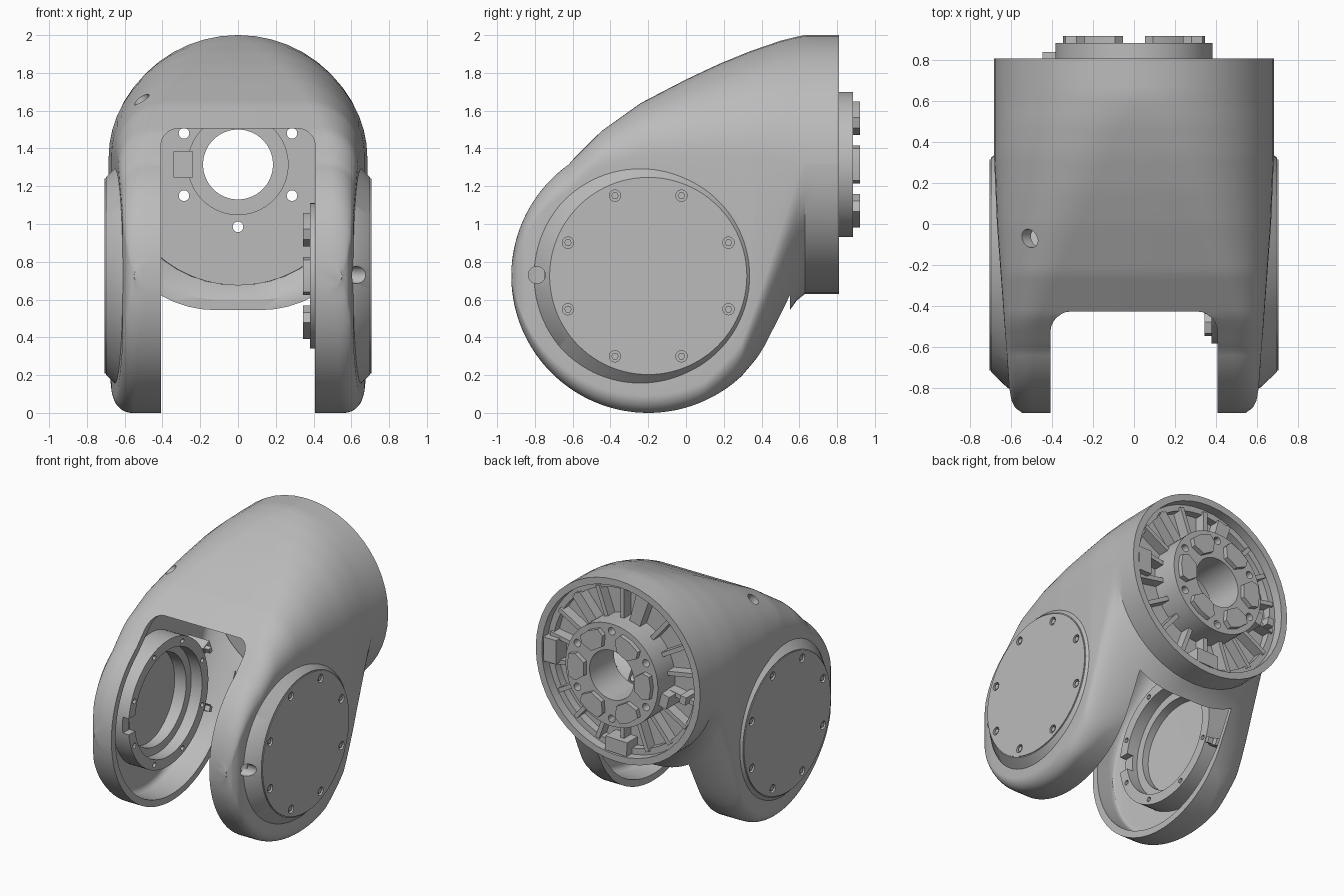
import bpy, bmesh
from math import sin, cos, pi, sqrt, radians
from mathutils import Matrix, Vector

if "Cube" in bpy.data.objects:
    bpy.data.objects.remove(bpy.data.objects["Cube"])

grey = bpy.data.materials.new("light grey metal")
grey.use_nodes = True
grey.diffuse_color = (0.5, 0.5, 0.5, 1)
grey.node_tree.nodes["Principled BSDF"].inputs["Base Color"].default_value = (0.5, 0.5, 0.5, 1)

JOINT_Y, JOINT_Z, JOINT_R = -0.2, 0.725, 0.725   # fork pivot
NECK_Z, NECK_R, BACK_Y = 1.315, 0.685, 0.81      # round neck


def finish(name, bm, matrix=Matrix()):
    bmesh.ops.recalc_face_normals(bm, faces=bm.faces)
    me = bpy.data.meshes.new(name)
    bm.to_mesh(me)
    bm.free()
    me.transform(matrix)
    me.materials.append(grey)
    ob = bpy.data.objects.new(name, me)
    bpy.context.collection.objects.link(ob)
    return ob


def loft(bm, rings, closed=False):
    """Skin a list of equal point rings, capping the ends unless closed."""
    vs = [[bm.verts.new(p) for p in ring] for ring in rings]
    n = len(vs[0])
    pairs = list(zip(vs, vs[1:])) + ([(vs[-1], vs[0])] if closed else [])
    for a, b in pairs:
        for i in range(n):
            bm.faces.new((a[i], a[(i + 1) % n], b[(i + 1) % n], b[i]))
    if not closed:
        bm.faces.new(vs[0])
        bm.faces.new(vs[-1])


def prism(bm, outline, z0, z1):
    loft(bm, [[(x, y, z) for x, y in outline] for z in (z0, z1)])


def circle(r, n=48, cx=0, cy=0):
    return [(cx + r * cos(2 * pi * i / n), cy + r * sin(2 * pi * i / n)) for i in range(n)]


def lathe(bm, profile, n=72):
    loft(bm, [[(x, y, z) for x, y in circle(r, n)] for r, z in profile], closed=True)


def spin(outline, deg):
    a = radians(deg)
    return [(x * cos(a) - y * sin(a), x * sin(a) + y * cos(a)) for x, y in outline]


def rect(x0, x1, h):
    return [(x0, -h), (x1, -h), (x1, h), (x0, h)]


def frame(origin, axis):
    """Local z along axis, local y up."""
    z, y = Vector(axis).normalized(), Vector((0, 0, 1))
    x = y.cross(z).normalized()
    y = z.cross(x)
    m = Matrix((x, y, z)).transposed().to_4x4()
    m.translation = origin
    return m


def boolean(ob, cutter, op="DIFFERENCE"):
    mod = ob.modifiers.new(op, "BOOLEAN")
    mod.operation, mod.object, mod.solver = op, cutter, "EXACT"
    bpy.context.view_layer.objects.active = ob
    bpy.ops.object.modifier_apply(modifier=mod.name)


def discard(ob):
    bpy.data.objects.remove(ob)


def interp(pts, y):
    if y <= pts[0][0]:
        return pts[0][1]
    for (a, u), (b, v) in zip(pts, pts[1:]):
        if y <= b:
            return u + (v - u) * (y - a) / (b - a)
    return pts[-1][1]


# Side silhouette, half width and corner radii along y
TOP = [(-0.62, 1.32), (-0.45, 1.49), (-0.24, 1.64), (0, 1.765), (0.17, 1.845), (0.34, 1.915), (0.5, 1.97), (0.62, 2)]
BOTTOM = [(0.3, 0.2), (0.4, 0.32), (0.45, 0.4), (0.52, 0.5), (0.58, 0.59), (0.63, 0.63)]
WIDTH = [(-0.92, 0.55), (-0.9, 0.58), (-0.86, 0.6), (-0.8, 0.61), (0, 0.67), (0.35, 0.685)]
TOP_R = [(-0.92, 0.1), (-0.5, 0.16), (-0.2, 0.3), (0.2, 0.5), (0.62, 0.685)]
LOW_R = [(-0.92, 0.08), (0.1, 0.1), (0.3, 0.18), (0.63, 0.685)]


def section(y, off):
    h = sqrt(max((JOINT_R - off) ** 2 - (y - JOINT_Y) ** 2, 0))
    top = JOINT_Z + h if y < -0.62 else interp(TOP, y) - off * interp([(-0.62, 1.35), (0.62, 1)], y)
    low = JOINT_Z - h if y < 0.3 else interp(BOTTOM, y) + off * interp([(0.3, 1.5), (0.63, 1)], y)
    w = interp(WIDTH, y) - off
    pts = []
    for k, radii in enumerate((TOP_R, TOP_R, LOW_R, LOW_R)):
        r = min(interp(radii, y) - off * 0.98, (top - low) / 2.01, w * 0.998)
        cx = (w - r) * (1 if k in (0, 3) else -1)
        cz = top - r if k < 2 else low + r
        for i in range(13):
            a = (k + i / 12) * pi / 2
            pts.append((cx + r * cos(a), y, cz + r * sin(a)))
    return pts


def body(name, off, y_end, n=64):
    y0 = JOINT_Y - JOINT_R + off
    bm = bmesh.new()
    loft(bm, [section(y0 + (y_end - y0) * (i / n) ** 1.7, off) for i in range(1, n + 1)])
    return finish(name, bm)


# Hollow housing with raised round cheeks
housing = body("housing", 0, BACK_Y)
for s in (1, -1):
    bm = bmesh.new()
    loft(bm, [[(x, y, z) for x, y in circle(r, 96)] for r, z in ((0.63, 0.55), (0.6, 0.62), (0.522, 0.7))])
    boss = finish("boss", bm, frame((0, JOINT_Y, JOINT_Z), (s, 0, 0)))
    boolean(housing, boss, "UNION")
    discard(boss)
cavity = body("cavity", 0.05, 0.95)
boolean(housing, cavity)
discard(cavity)

# Fork slot with rounded upper corners
bm = bmesh.new()
arch = [(-0.408, -0.5), (0.408, -0.5)]
for sx, start in ((1, 0), (-1, 90)):
    for i in range(9):
        a = radians(start + i * 11.25)
        arch.append((sx * 0.318 + 0.09 * cos(a), 1.415 + 0.09 * sin(a)))
prism(bm, arch, -1.2, 0.55)
slot = finish("slot", bm, frame((0, 0, 0), (0, 1, 0)))
boolean(housing, slot)
discard(slot)

# Access holes in the shell
for origin, axis, r in (((0.68, -0.79, 0.73), (1, 0, 0), 0.045), ((-0.5, -0.07, 1.65), (-0.75, 0, 0.65), 0.045)):
    bm = bmesh.new()
    prism(bm, circle(r, 24), -0.16, 0.12)
    hole = finish("hole", bm, frame(origin, axis))
    boolean(housing, hole)
    discard(hole)

# Round side covers with eight recessed screws
screws = [(0.46 * cos(radians(22.5 + 45 * k)), 0.46 * sin(radians(22.5 + 45 * k))) for k in range(8)]
for s, side in ((1, "left"), (-1, "right")):
    m = frame((0, JOINT_Y, JOINT_Z), (s, 0, 0))
    bm = bmesh.new()
    prism(bm, circle(0.516, 96), 0.698, 0.706)
    cover = finish(side + "_cover", bm, m)
    bm, heads = bmesh.new(), bmesh.new()
    for x, y in screws:
        prism(bm, circle(0.03, 20, x, y), 0.68, 0.73)
        prism(heads, circle(0.02, 6, x, y), 0.675, 0.7)
    pits = finish("pits", bm, m)
    boolean(cover, pits)
    boolean(housing, pits)
    discard(pits)
    finish(side + "_cover_screws", heads, m)


def mount(name, origin, axis, flange, plate, plate_r, ribs, rib_r):
    """Bolted flange with six pads on a ribbed bulkhead."""
    m = frame(origin, axis)
    back, face = plate
    bm = bmesh.new()
    lathe(bm, [(0.185, flange), (0.385, flange), (0.385, face), (plate_r, face), (plate_r, back),
               (0.265, back), (0.265, back + 0.015), (0.185, back + 0.015)])
    hub = finish(name + "_flange", bm, m)
    bm, pads = bmesh.new(), bmesh.new()
    pad = [(0.21, -0.05), (0.28, -0.1), (0.335, -0.085), (0.348, 0), (0.335, 0.085), (0.28, 0.1), (0.21, 0.05)]
    for k in range(6):
        a = radians(30 + 60 * k)
        prism(bm, circle(0.028, 20, 0.33 * cos(a), 0.33 * sin(a)), back - 0.1, flange + 0.1)
        prism(pads, spin(pad, 60 * k), flange - 0.01, flange + 0.035)
    holes = finish("bolt_holes", bm, m)
    boolean(hub, holes)
    discard(holes)
    finish(name + "_pads", pads, m)
    bm = bmesh.new()
    for k in range(ribs):
        prism(bm, spin(rect(0.375, rib_r, 0.016), 360 * (k + 0.5) / ribs), face - 0.01, face + 0.08)
    lathe(bm, [(rib_r - 0.02, face - 0.01), (rib_r - 0.02, face + 0.06), (plate_r, face + 0.06), (plate_r, face - 0.01)])
    finish(name + "_ribs", bm, m)
    return m, hub


back_m, back_hub = mount("back", (0, BACK_Y, NECK_Z), (0, 1, 0), 0.075, (-0.23, -0.13), 0.64, 18, 0.61)
mount("left_joint", (0.455, JOINT_Y, JOINT_Z), (-1, 0, 0), 0.075, (-0.145, -0.12), 0.55, 16, 0.54)

# Cable notch beside the central bore
bm = bmesh.new()
prism(bm, rect(0.24, 0.34, 0.07), -0.3, -0.2)
notch = finish("notch", bm, back_m)
boolean(back_hub, notch)
discard(notch)

# Stop blocks and cable clips in the back recess
bm = bmesh.new()
for deg in (180, 268):
    prism(bm, spin(rect(0.52, 0.625, 0.09), deg), -0.14, -0.005)
for deg in (75, 130):
    prism(bm, spin(rect(0.38, 0.6, 0.04), deg), -0.14, -0.05)
prism(bm, spin(rect(0.385, 0.45, 0.05), -15), -0.14, 0.03)
prism(bm, spin(rect(0.52, 0.57, 0.03), -8), -0.14, 0)
finish("back_stops", bm, back_m)

# Open bearing ring inside the right cheek
ring_m = frame((-0.63, JOINT_Y, JOINT_Z), (1, 0, 0))
bm = bmesh.new()
lathe(bm, [(0.34, 0), (0.34, 0.1), (0.4, 0.1), (0.4, 0.19), (0.475, 0.19), (0.475, 0.0)])
ring = finish("right_bearing_ring", bm, ring_m)
bm = bmesh.new()
for x, y in screws:
    prism(bm, circle(0.018, 12, x * 0.95, y * 0.95), 0.15, 0.25)
prism(bm, rect(-0.5, -0.39, 0.06), 0.14, 0.25)
holes = finish("ring_holes", bm, ring_m)
boolean(ring, holes)
discard(holes)

# Small brackets behind the bearing ring
bm = bmesh.new()
for deg in (25, -25):
    prism(bm, spin(rect(0.5, 0.58, 0.025), deg), 0, 0.17)
    prism(bm, spin(rect(0.51, 0.54, 0.02), deg), 0.16, 0.21)
finish("right_brackets", bm, ring_m)

# Smooth shading with sharp edges kept
for ob in bpy.context.scene.objects:
    ob.select_set(ob.type == "MESH")
bpy.context.view_layer.objects.active = housing
bpy.ops.object.shade_smooth_by_angle(angle=radians(30))
